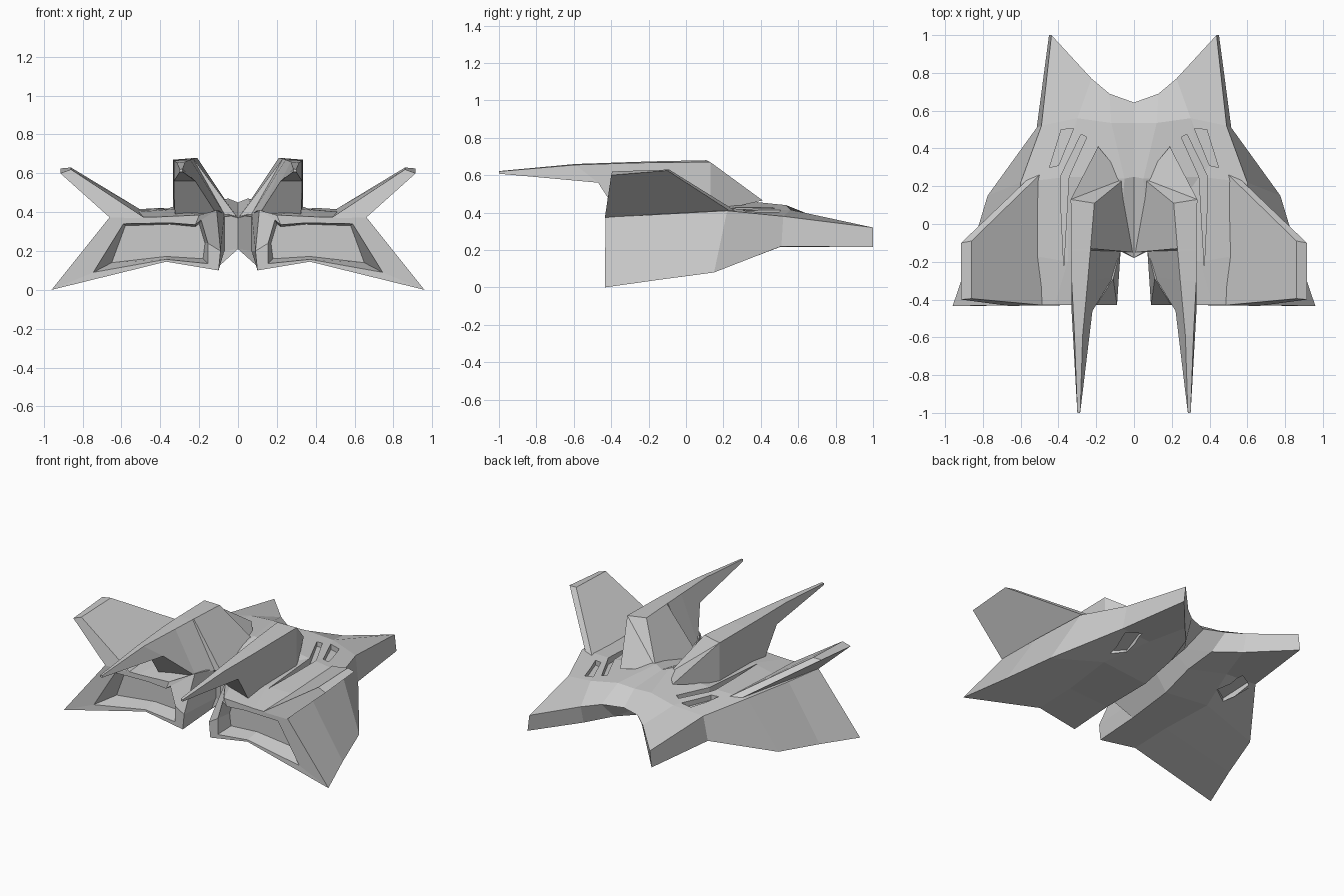
import bpy, bmesh


def finish(name, bm):
    """Mirror the +x half, weld it and make a flat-shaded object."""
    bmesh.ops.remove_doubles(bm, verts=bm.verts[:], dist=0.0005)
    bmesh.ops.mirror(bm, geom=bm.verts[:] + bm.edges[:] + bm.faces[:],
                     axis='X', merge_dist=0.0005)
    bmesh.ops.remove_doubles(bm, verts=bm.verts[:], dist=0.0005)
    bmesh.ops.recalc_face_normals(bm, faces=bm.faces[:])
    me = bpy.data.meshes.new(name)
    bm.to_mesh(me)
    bm.free()
    ob = bpy.data.objects.new(name, me)
    bpy.context.collection.objects.link(ob)
    return ob


def skin(bm, rings, closed):
    """Bridge successive rings; closed[i] says whether strip i wraps round."""
    vs = [[bm.verts.new(p) for p in r] for r in rings]
    n = len(vs[0])
    for a, b, c in zip(vs, vs[1:], closed):
        for i in range(n if c else n - 1):
            j = (i + 1) % n
            bm.faces.new((a[i], a[j], b[j], b[i]))
    return vs


def loft(name, rings):
    bm = bmesh.new()
    vs = skin(bm, rings, [True] * (len(rings) - 1))
    bm.faces.new(vs[0])
    bm.faces.new(vs[-1])
    return finish(name, bm)


# Hull half sections: centre bottom, inner keel, mid bottom, outer edge,
# shoulder, mid top, inner top, centre top
nose = [(0, .47, .29), (.10, .60, .25), (.225, .74, .23), (.45, 1, .215),
        (.437, 1, .32), (.225, .77, .345), (.13, .69, .355), (0, .643, .35)]
brow = [(0, .40, .28), (.07, .42, .20), (.30, .5, .215), (.515, .51, .22),
        (.49, .52, .38), (.30, .56, .415), (.12, .535, .44), (0, .535, .435)]
waist = [(0, .2, .25), (.08, .2, .14), (.40, .2, .17), (.775, .15, .08),
         (.60, .22, .41), (.35, .25, .425), (.05, .24, .47), (0, .25, .45)]
step = [(0, -.18, .21), (.10, -.13, .12), (.37, -.15, .155), (.865, -.15, .04),
        (.64, -.15, .39), (.35, -.20, .415), (.08, -.13, .40), (0, -.18, .37)]
fork = [(.07, -.13, .20)] + step[1:7] + [(.07, -.13, .39)]
tail = [(.09, -.43, .20), (.10, -.43, .10), (.37, -.43, .145), (.96, -.434, 0),
        (.66, -.43, .375), (.42, -.43, .375), (.20, -.43, .385), (.11, -.29, .41)]
# Engine opening in the tail and the panel at the end of the recess
opening = [(x, -.43, z) for x, z in
           [(.155, .24), (.155, .135), (.37, .157), (.745, .09),
            (.59, .34), (.35, .345), (.22, .335), (.19, .36)]]
panel = [(x, -.33, z) for x, z in
         [(.17, .24), (.18, .16), (.37, .172), (.65, .14),
          (.58, .33), (.35, .338), (.22, .325), (.20, .34)]]

bm = bmesh.new()
v = skin(bm, [nose, brow, waist, step, fork, tail, opening, panel],
         [False, False, False, True, True, True, True])
bm.faces.new(v[-1])
for i in range(3):
    bm.faces.new((v[0][i], v[0][i + 1], v[0][6 - i], v[0][7 - i]))
hull = finish("hull", bm)


# Recesses: outline corners carry the height of the recess floor
def cut(name, floor, far_z):
    cutter = loft(name, [floor, [(x, y, far_z) for x, y, z in floor]])
    cutter.hide_render = True
    cutter.hide_viewport = True
    mod = hull.modifiers.new(name, 'BOOLEAN')
    mod.operation = 'DIFFERENCE'
    mod.solver = 'EXACT'
    mod.object = cutter


cut("slot_cutter", [(.32, .505, .38), (.385, .50, .37),
                    (.447, .30, .38), (.40, .31, .38)], .60)
cut("groove_cutter", [(.25, .46, .40), (.28, .475, .39), (.39, .25, .38),
                      (.385, .05, .38), (.372, -.22, .39), (.345, .25, .38)], .60)
cut("hatch_cutter", [(.35, .35, .205), (.44, .30, .19),
                     (.48, .49, .235), (.39, .54, .245)], 0)

# Raised canted wings
loft("wing", [
    [(.48, .28, .40), (.48, -.43, .37), (.66, -.434, .372), (.56, .24, .405)],
    [(.86, -.09, .63), (.86, -.395, .62), (.915, -.40, .60), (.915, -.10, .625)],
])

# Tall dorsal fins ending in long rear spikes, leaning in to a central valley:
# inner top, outer top, outer bottom, inner bottom
fin = [
    [(.21, .11, .68), (.335, .13, .67), (.335, .13, .40), (.05, .24, .44)],
    [(.23, -.13, .675), (.333, -.13, .668), (.33, -.13, .39), (.005, -.15, .375)],
    [(.231, -.14, .675), (.333, -.14, .668), (.33, -.14, .39), (.07, -.145, .39)],
    [(.245, -.30, .67), (.33, -.30, .665), (.325, -.36, .39), (.11, -.28, .39)],
    [(.272, -.59, .66), (.315, -.59, .655), (.33, -.47, .56), (.22, -.46, .56)],
    [(.285, -1, .622), (.30, -1, .62), (.30, -1, .608), (.285, -1, .608)],
]
bm = bmesh.new()
v = skin(bm, fin, [True] * 5)
bm.faces.new(v[-1])
it, ot, ob, ib = v[0]
apex = bm.verts.new((.19, .41, .465))
for tri in ((apex, ib, ot), (ib, it, ot), (apex, ot, ob), (apex, ob, ib)):
    bm.faces.new(tri)
finish("dorsal_fin", bm)
